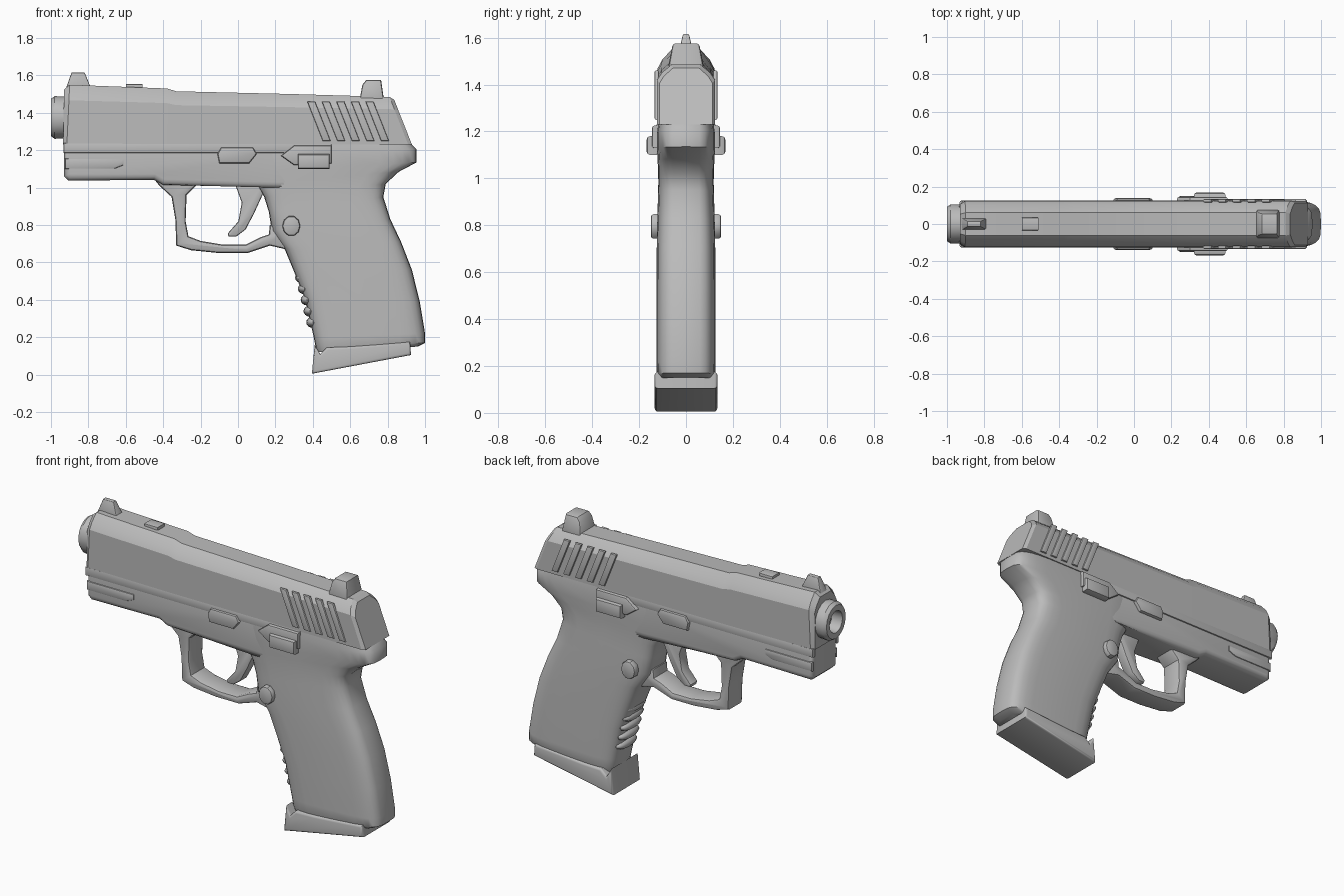
import bpy, bmesh, math
from mathutils import Vector

old = bpy.data.objects.get("Cube")
if old:
    bpy.data.objects.remove(old, do_unlink=True)

grey = bpy.data.materials.new("matte grey")
grey.use_nodes = True
COLOUR = (0.5, 0.5, 0.5, 1)
grey.diffuse_color = COLOUR
bsdf = grey.node_tree.nodes["Principled BSDF"]
bsdf.inputs["Base Color"].default_value = COLOUR
bsdf.inputs["Roughness"].default_value = 0.7


def finish(name, bm, angle=35):
    bmesh.ops.recalc_face_normals(bm, faces=bm.faces)
    mesh = bpy.data.meshes.new(name)
    bm.to_mesh(mesh)
    bm.free()
    mesh.materials.append(grey)
    obj = bpy.data.objects.new(name, mesh)
    bpy.context.collection.objects.link(obj)
    bpy.ops.object.select_all(action='DESELECT')
    obj.select_set(True)
    bpy.context.view_layer.objects.active = obj
    bpy.ops.object.shade_smooth_by_angle(angle=math.radians(angle))
    return obj


def prism(name, profile, y0, y1, bevel=0.01, segments=2):
    """Side profile (x, z) extruded across y, with softened rims."""
    bm = bmesh.new()
    face = bm.faces.new([bm.verts.new((x, y0, z)) for x, z in profile])
    out = bmesh.ops.extrude_face_region(bm, geom=[face])
    for v in out["geom"]:
        if isinstance(v, bmesh.types.BMVert):
            v.co.y = y1
    rims = [e for e in bm.edges if abs(e.verts[0].co.y - e.verts[1].co.y) < 1e-5]
    if bevel:
        bmesh.ops.bevel(bm, geom=rims, offset=bevel, segments=segments,
                        affect='EDGES', profile=0.5, clamp_overlap=True)
    return finish(name, bm)


def pair(name, profile, y0, y1, bevel=0.008):
    """The same side part on both flanks."""
    prism("left_" + name, profile, y0, y1, bevel)
    prism("right_" + name, profile, -y0, -y1, bevel)


def loft(name, rings, angle=35):
    """Skin a list of equal-length point rings and cap the ends."""
    bm = bmesh.new()
    loops = [[bm.verts.new(p) for p in ring] for ring in rings]
    n = len(loops[0])
    for a, b in zip(loops, loops[1:]):
        for i in range(n):
            j = (i + 1) % n
            bm.faces.new((a[i], a[j], b[j], b[i]))
    bm.faces.new(loops[0])
    bm.faces.new(loops[-1])
    return finish(name, bm, angle)


def box(x0, x1, z0, z1):
    return [(x0, z0), (x1, z0), (x1, z1), (x0, z1)]


# Slide: chamfered section, raised nose and raked rear face
SECTION = [(-1, 0), (-1, .74), (-.84, .86), (-.5, 1), (.5, 1), (.84, .86), (1, .74), (1, 0)]


def slide_ring(x_low, x_top, z_top, half):
    return [(x_low + (x_top - x_low) * f, y * half, 1.23 + (z_top - 1.23) * f)
            for y, f in SECTION]


loft("slide", [slide_ring(*r) for r in (
    (-.935, -.93, 1.525, .105), (-.915, -.90, 1.55, .122), (-.38, -.38, 1.53, .124),
    (-.33, -.33, 1.515, .124), (.3, .3, 1.50, .124), (.91, .81, 1.485, .124),
    (.93, .835, 1.47, .112))], 25)

# Slanted grip ribs at the rear of the slide
for i in range(5):
    x = .37 + i * .078
    pair(f"slide_rib_{i + 1}", [(x, 1.46), (x + .042, 1.46), (x + .125, 1.25), (x + .083, 1.25)],
         .115, .134, .007)

prism("top_extractor", box(-.6, -.51, 1.52, 1.553), -.035, .035, .006)

# Barrel: turned around the x axis with an open bore
bm = bmesh.new()
turned = [(-.88, .11), (-.98, .114), (-1, .1), (-1, .066), (-.9, .058)]
sides = 16
loops = [[bm.verts.new((x, r * .92 * math.cos(2 * math.pi * k / sides),
                        1.375 + r * math.sin(2 * math.pi * k / sides)))
          for k in range(sides)] for x, r in turned]
for a, b in zip(loops, loops[1:]):
    for k in range(sides):
        bm.faces.new((a[k], a[k - 1], b[k - 1], b[k]))
bm.faces.new(loops[-1])
finish("barrel", bm)

# Sights
sight = prism("front_sight", [(-.92, 1.53), (-.89, 1.615), (-.82, 1.615), (-.785, 1.53)],
              -.032, .032, .006)
rear = prism("rear_sight", [(.65, 1.47), (.665, 1.55), (.685, 1.575), (.765, 1.575), (.78, 1.47)],
             -.075, .075, .012)
for obj, z_base, z_tip, tip in ((sight, 1.54, 1.615, .4), (rear, 1.48, 1.575, .75)):
    for v in obj.data.vertices:
        t = max(0, min(1, (v.co.z - z_base) / (z_tip - z_base)))
        v.co.y *= 1 - (1 - tip) * t

# Frame: dust cover with side rails
prism("frame", [(-.93, 1.24), (-.93, 1.06), (-.905, 1.037), (-.45, 1.042), (-.4, 1.015),
                (.2, 1.0), (.4, 1.0), (.4, 1.24)], -.117, .117, .03, 3)
pair("upper_rail", box(-.932, .5, 1.185, 1.238), .1, .125, .008)
pair("lower_rail", [(-.925, 1.1), (-.66, 1.1), (-.61, 1.12), (-.61, 1.155), (-.925, 1.155)],
     .1, .124, .01)


# Grip with tang: rounded sections from the frame down to the heel
def grip_ring(xf, zf, xb, zb, half, count=28):
    ring = []
    for k in range(count):
        a = 2 * math.pi * k / count
        c, s = math.cos(a), math.sin(a)
        u = math.copysign(abs(c) ** .4, c)
        v = math.copysign(abs(s) ** .5, s)
        t = (u + 1) / 2
        ring.append((xf + (xb - xf) * t, half * v, zf + (zb - zf) * t))
    return ring


loft("grip", [grip_ring(*r) for r in (
    (.05, 1.235, .915, 1.245, .117), (.06, 1.17, .955, 1.205, .124),
    (.08, 1.09, .955, 1.135, .123), (.1, 1.02, .86, 1.085, .12),
    (.14, .95, .79, 1.02, .118), (.165, .87, .777, .95, .12),
    (.18, .77, .815, .83, .123), (.25, .67, .872, .71, .125),
    (.30, .55, .93, .56, .126), (.36, .40, .972, .39, .126),
    (.405, .20, 1.0, .22, .126), (.415, .15, 1.0, .17, .125),
    (.425, .12, .96, .15, .115))], 45)

# Finger ridges along the front strap
for i in range(6):
    t = i / 5
    bm = bmesh.new()
    bmesh.ops.create_uvsphere(bm, u_segments=12, v_segments=8, radius=1)
    for v in bm.verts:
        v.co = Vector((.325 + .075 * t + v.co.x * .035, v.co.y * .095,
                       .58 - .3 * t + v.co.z * .03))
    finish(f"finger_ridge_{i + 1}", bm, 60)

# Magazine base plate
prism("magazine_base", [(.395, .005), (.925, .105), (.92, .175), (.6, .15), (.475, .145),
                        (.44, .11), (.41, .16)], -.134, .134, .02, 3)

# Trigger guard: outer edge, then back along the inner edge
prism("trigger_guard", [
    (-.46, 1.06), (-.42, 1.01), (-.355, .95), (-.335, .83), (-.33, .69), (-.25, .665), (-.1, .65),
    (.05, .65), (.17, .69), (.3, .66), (.3, .8), (.17, .8), (.165, .75), (.12, .735),
    (.04, .695), (-.08, .695), (-.2, .715), (-.265, .74), (-.28, .82), (-.275, .96),
    (-.22, 1.015), (-.2, 1.06)], -.07, .07, .016)

# Trigger
prism("trigger", [(-.02, 1.03), (.02, .92), (.002, .82), (-.055, .755), (-.05, .738), (-.01, .738),
                  (.04, .775), (.085, .86), (.14, .98), (.14, 1.03)], -.035, .035, .01)

# Controls on both flanks
pair("slide_stop", [(-.11, 1.18), (-.09, 1.215), (.08, 1.215), (.1, 1.18), (.06, 1.13), (-.1, 1.13)],
     .1, .138, .012)
pair("lever_plate", [(.23, 1.17), (.3, 1.225), (.5, 1.225), (.5, 1.13), (.3, 1.12)], .1, .145, .01)
pair("lever_pad", box(.32, .49, 1.1, 1.18), .1, .168, .015)
pair("release_button", [(.285 + .048 * math.cos(k * math.pi / 5), .795 + .055 * math.sin(k * math.pi / 5))
                        for k in range(10)], .1, .15, .012)
